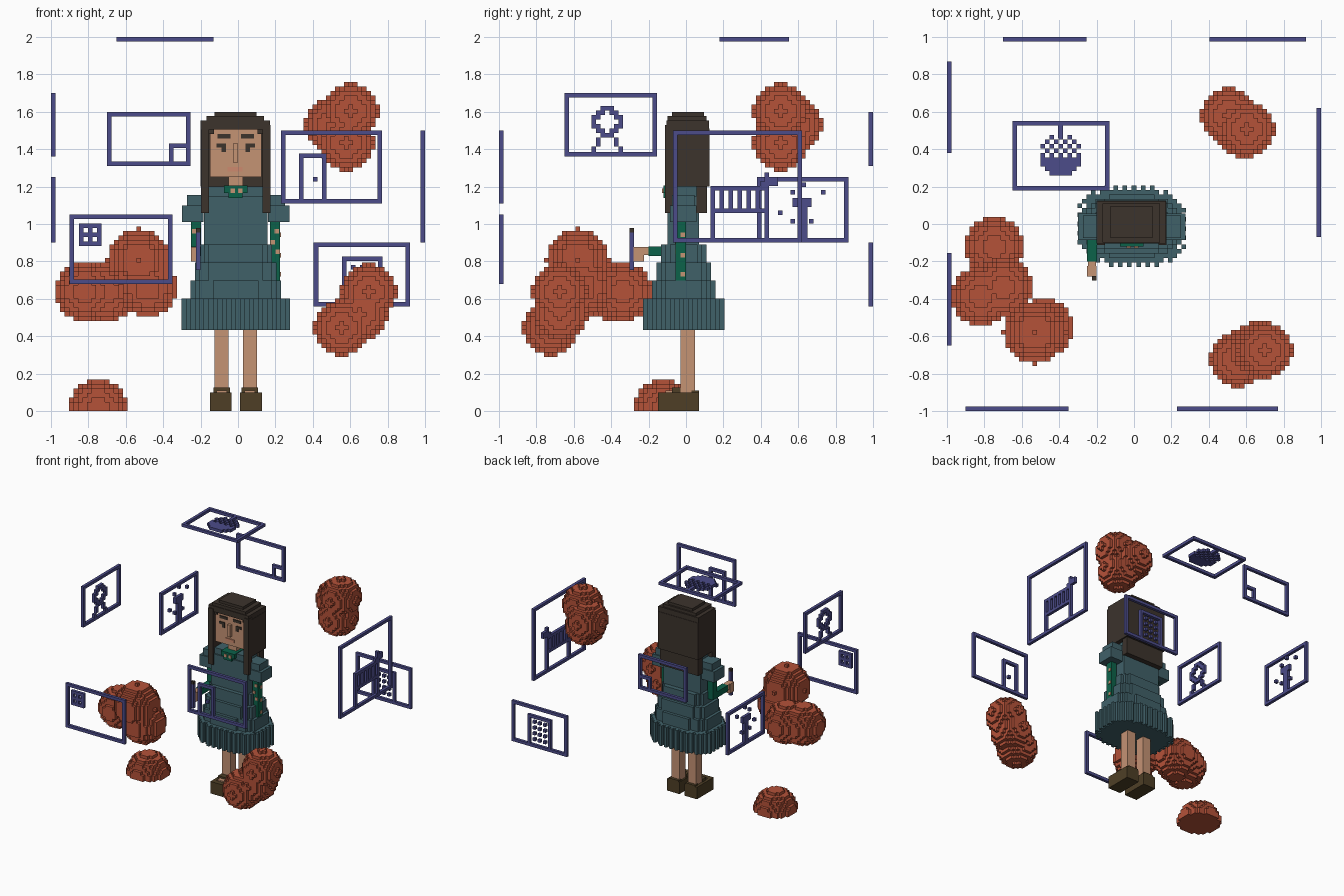
import bpy, bmesh, math
from itertools import product

if "Cube" in bpy.data.objects:
    bpy.data.objects.remove(bpy.data.objects["Cube"])

V = 2 / 83          # size of one block
CX = -0.012         # figure centre line


def material(name, r, g, b):
    lin = lambda c: ((c / 255 + 0.055) / 1.055) ** 2.4 if c > 10 else c / 255 / 12.92
    m = bpy.data.materials.new(name)
    m.diffuse_color = (lin(r), lin(g), lin(b), 1)
    m.use_nodes = True
    m.node_tree.nodes["Principled BSDF"].inputs["Base Color"].default_value = m.diffuse_color
    return m


TEAL = material("teal dress", 64, 97, 105)
GREEN = material("green blouse", 12, 98, 74)
SKIN = material("skin", 197, 147, 116)
LIP = material("lips", 205, 138, 110)
HAIR = material("dark hair", 60, 51, 44)
SHOE = material("brown shoe", 78, 63, 38)
RED = material("red cloud", 181, 82, 57)
BLUE = material("blue frame", 76, 76, 138)


def finish(name, bm, mat):
    me = bpy.data.meshes.new(name)
    bm.to_mesh(me)
    bm.free()
    me.materials.append(mat)
    ob = bpy.data.objects.new(name, me)
    bpy.context.collection.objects.link(ob)


def boxes(name, mat, items):
    """One object from boxes (x0, x1, y0, y1, z0, z1)."""
    bm = bmesh.new()
    for x0, x1, y0, y1, z0, z1 in items:
        vs = bmesh.ops.create_cube(bm, size=1)["verts"]
        for v in vs:
            v.co = (x1 if v.co.x > 0 else x0, y1 if v.co.y > 0 else y0, z1 if v.co.z > 0 else z0)
    finish(name, bm, mat)


def mirror(items):
    return items + [(2 * CX - b, 2 * CX - a, *r) for a, b, *r in items]


def voxels(name, mat, cells):
    """Outer skin of a set of grid cells."""
    bm, verts = bmesh.new(), {}

    def vert(p):
        if p not in verts:
            verts[p] = bm.verts.new((-1 + p[0] * V, -1 + p[1] * V, p[2] * V))
        return verts[p]
    for c in cells:
        for ax, s in product(range(3), (0, 1)):
            n = list(c)
            n[ax] += 2 * s - 1
            if tuple(n) in cells:
                continue
            quad = []
            for du, dv in ((0, 0), (1, 0), (1, 1), (0, 1)):
                p = list(c)
                p[ax] += s
                p[(ax + 1) % 3] += du
                p[(ax + 2) % 3] += dv
                quad.append(vert(tuple(p)))
            bm.faces.new(quad if s else quad[::-1])
    finish(name, bm, mat)


def cloud(name, balls):
    cells = set()
    for x, y, z, r in balls:
        c = (math.floor((x + 1) / V), math.floor((y + 1) / V), math.floor(z / V))
        n = r / V
        k = range(-8, 9)
        cells |= {(c[0] + i, c[1] + j, c[2] + h) for i, j, h in product(k, k, k)
                  if i * i + j * j + h * h < n * n and c[2] + h >= 0}
    voxels(name, RED, cells)


# Red clouds
cloud("cloud_upper", [(.61, .51, 1.61, .147), (.51, .59, 1.54, .147), (.58, .51, 1.445, .147)])
cloud("cloud_left", [(-.54, -.57, .81, .17), (-.48, -.55, .67, .16),
                     (-.69, -.33, .63, .157), (-.83, -.39, .65, .157)])
cloud("cloud_right", [(.565, -.73, .445, .147), (.70, -.68, .63, .147), (.655, -.67, .53, .147)])
cloud("cloud_floor", [(-.755, -.12, 0, .157)])


# Floating picture frames
def panel(name, axis, pos, u0, u1, v0, v1, extra=()):
    rects = [(u0, u1, v0, v0 + V), (u0, u1, v1 - V, v1), (u0, u0 + V, v0, v1), (u1 - V, u1, v0, v1), *extra]
    p = (pos, pos + V) if pos < 0 else (pos - V, pos)
    order = {"x": lambda a, b: p + a + b, "y": lambda a, b: a + p + b, "z": lambda a, b: a + b + p}[axis]
    boxes(name, BLUE, [order(r[:2], r[2:]) for r in rects])


def outline(a, b, c, d):
    return [(a, b, c, c + V), (a, b, d - V, d), (a, a + V, c, d), (b - V, b, c, d)]


def cell(u, v):
    return (u - V / 2, u + V / 2, v - V / 2, v + V / 2)


def drawing(u, v, rows):
    """Block drawing with its top left corner at (u, v)."""
    return [(u + i * V, u + i * V + V, v - j * V - V, v - j * V)
            for j, row in enumerate(rows) for i, ch in enumerate(row) if ch == "#"]


panel("frame_corner", "y", 1, -.70, -.255, 1.31, 1.60, outline(-.37, -.255, 1.31, 1.43))
panel("frame_building", "y", 1, .405, .92, .56, .90, outline(.555, .772, .56, .825)
      + [cell(.615 + 2 * V * i, .77 - 2 * V * j) for i in range(3) for j in range(4)])
panel("frame_window", "y", -1, -.90, -.35, .68, 1.05,
      drawing(-.85, 1.002, ["#####", "#.#.#", "#####", "#.#.#", "#####"]))
panel("frame_door", "y", -1, .23, .77, 1.11, 1.50, outline(.326, .473, 1.11, 1.377) + [cell(.412, 1.24)])
panel("frame_portrait", "x", -1, -.65, -.155, 1.36, 1.70,
      drawing(-.505, 1.63, ["..###..", ".##.##.", "##...##", "#.....#", "##...##", ".##.##.",
                            "..###..", ".#...#.", ".#...#.", "#.....#", "#.....#"]))
panel("frame_plant", "x", -1, .38, .87, .90, 1.25,
      [(.60, .65, .92, 1.14), (.57, .67, 1.09, 1.14)]
      + [cell(*p) for p in ((.505, 1.06), (.57, 1.015), (.57, 1.17), (.63, 1.21), (.735, 1.17), (.67, 1.015))])
panel("frame_animal", "x", 1, -.07, .62, .90, 1.50,
      drawing(.13, 1.275, ["............#..", "............###", "...........####", "#############.."]
              + ["#.#.#.#.#.#.#"] * 4 + ["#############"] + ["#...........#"] * 6))
disk = []
for j in range(9):
    w = [2, 3, 4, 4, 4, 4, 4, 3, 2][j]
    disk.append("".join("#" if abs(i - 4) <= w and (j > 4 or (i + j) % 2 == 0) else "." for i in range(9)))
panel("frame_lamp", "z", 2, -.65, -.13, .18, .55,
      drawing(-.50, .475, disk) + [(-.405, -.38, .46, .53)])


# Dress: rounded tiers, the lowest one pleated
def tier(name, a, b, z0, z1, pleat=False):
    ci, cj = (CX + 1) / V - .5, (1 - .012) / V - .5
    def inside(i, j, d=0.0):
        return abs((i - ci) * V / (a - d)) ** 3.2 + abs((j - cj) * V / (b - d)) ** 3.2 < 1
    cells = set()
    for i, j in product(range(20, 62), range(20, 62)):
        if inside(i, j, V if pleat else 0) or (pleat and inside(i, j) and (i + j) % 2 == 0):
            cells |= {(i, j, h) for h in range(round(z0 / V), round(z1 / V))}
    voxels(name, TEAL, cells)


tier("dress_hem", .29, .212, .43, .60, True)
tier("dress_tier_low", .24, .162, .60, .70)
tier("dress_tier_middle", .22, .145, .70, .80)
tier("dress_tier_high", .197, .13, .80, .90)
boxes("dress_bodice", TEAL, [(CX - .17, CX + .17, -.10, .07, .89, 1.15),
                             (CX - .15, CX + .15, -.09, .06, 1.15, 1.20)])
boxes("dress_sleeves", TEAL, mirror([(.16, .275, -.085, .055, 1.01, 1.10),
                                     (.14, .25, -.075, .045, 1.10, 1.155)]))

# Blouse collar and arms
boxes("collar", GREEN, [(-.075, .05, -.12, .03, 1.165, 1.205), (-.05, .025, -.12, -.09, 1.14, 1.17)])
boxes("collar_dots", SKIN, [(x, x + V, -.127, -.11, 1.165, 1.165 + V) for x in (-.04, .0)])
boxes("arm_hanging", GREEN, [(.172, .225, -.055, 0, .65, 1.02)])
boxes("arm_raised", GREEN, [(-.25, -.198, -.055, 0, .83, 1.02), (-.25, -.198, -.20, 0, .83, .88)])
boxes("sleeve_dots", SKIN, [(x, x + V, -.06, -.05, z, z + V) for x, z in
                            ((.195, .95), (.175, .89), (.2, .84), (-.245, .95))]
      + [(.22, .23, -.03, -.006, z, z + V) for z in (.72, .82, .93)])
boxes("hands", SKIN, [(.175, .222, -.055, 0, .605, .65), (-.25, -.2, -.28, -.225, .80, .878),
                      (-.245, -.203, -.24, -.195, .835, .878)])
boxes("pen", BLUE, [(-.225, -.2, -.302, -.278, .755, .955)])
boxes("pen_tip", HAIR, [(-.225, -.2, -.302, -.278, .955, .978)])

# Head and face
boxes("head", SKIN, [(-.15, .125, -.082, .08, 1.25, 1.53), (-.05, .028, -.06, .03, 1.18, 1.26)])
boxes("nose", SKIN, [(-.027, 0, -.105, -.08, 1.33, 1.43)])
boxes("mouth", LIP, [(-.055, .025, -.09, -.08, 1.282, 1.306)])
boxes("brows_and_eyes", HAIR, mirror([(.015, .085, -.089, -.08, 1.458, 1.48),
                                      (.04, .09, -.089, -.08, 1.41, 1.43),
                                      (.04, .064, -.089, -.08, 1.385, 1.41)]))

# Long straight hair
boxes("hair", HAIR, [(-.125, .10, -.075, .095, 1.57, 1.60),
                     (-.168, .138, -.10, .11, 1.54, 1.578),
                     (-.20, .172, -.105, .122, 1.505, 1.553),
                     (-.20, .172, .045, .125, 1.20, 1.51),
                     (-.19, .162, .055, .112, 1.06, 1.21)]
      + mirror([(.13, .174, -.09, .12, 1.20, 1.51), (.13, .174, -.112, -.06, 1.06, 1.53),
                (.105, .13, -.092, -.06, 1.48, 1.51)]))

# Legs and strapped shoes
boxes("legs", SKIN, mirror([(.026, .102, -.03, .047, .09, .44), (.036, .09, -.11, 0, .08, .11)]))
boxes("shoes", SHOE, mirror([(.012, .127, -.15, .07, 0, .07), (.012, .127, -.15, -.11, .05, .10),
                             (.012, .03, -.15, .07, .05, .10), (.1, .127, -.15, .07, .05, .10),
                             (.02, .108, .03, .07, .05, .11), (.02, .108, -.075, -.03, .09, .125)]))
